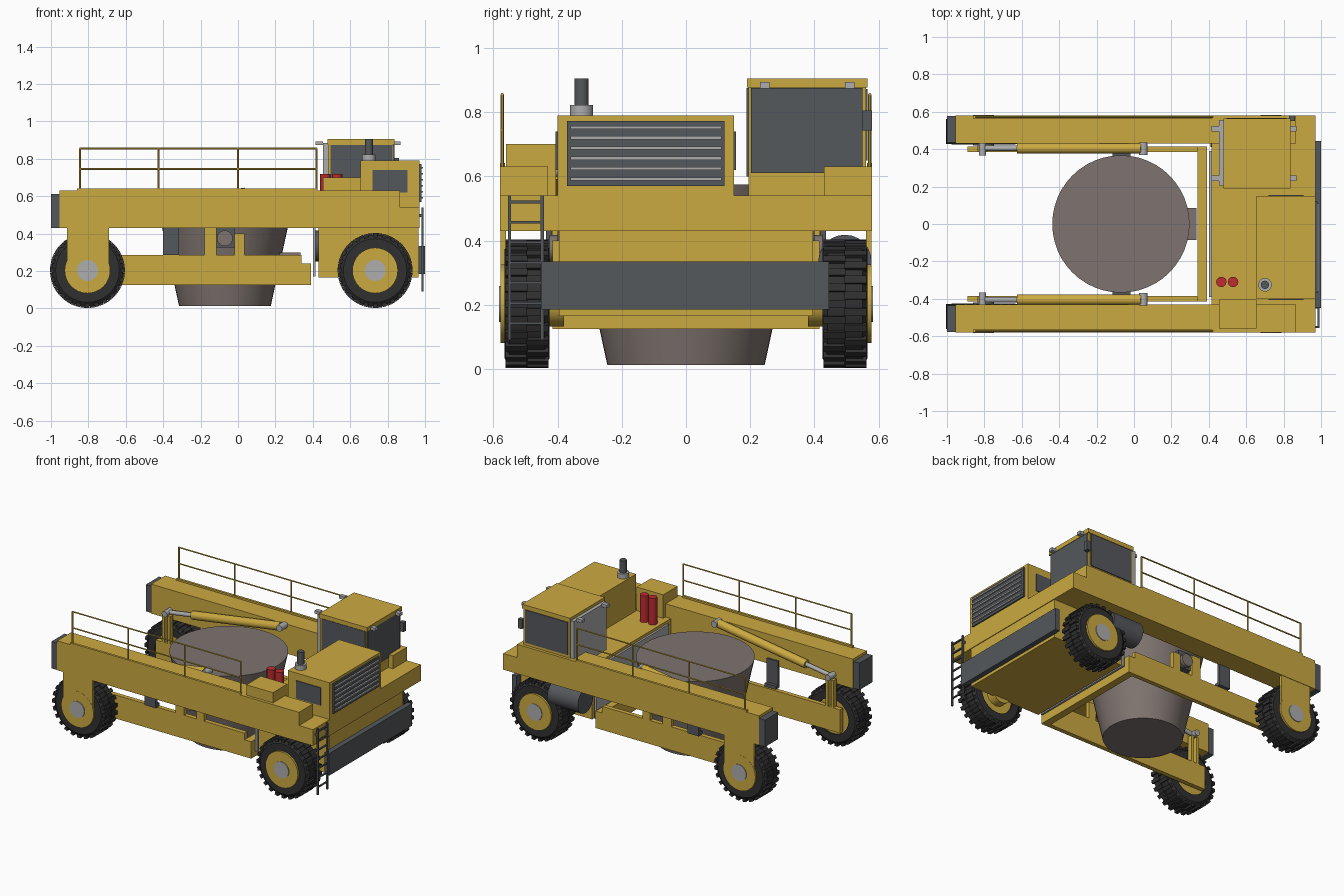
import bpy, bmesh, math
from mathutils import Vector, Matrix

if "Cube" in bpy.data.objects:
    bpy.data.objects.remove(bpy.data.objects["Cube"])


def material(name, rgb):
    m = bpy.data.materials.new(name)
    m.diffuse_color = (*rgb, 1)
    m.use_nodes = True
    m.node_tree.nodes["Principled BSDF"].inputs["Base Color"].default_value = m.diffuse_color
    return m


YELLOW = material("machine yellow", (0.60, 0.40, 0.053))
DARK = material("dark grey", (0.09, 0.098, 0.107))
RUBBER = material("tyre black", (0.03, 0.03, 0.031))
LIGHT = material("light grey", (0.42, 0.42, 0.43))
RED = material("red", (0.50, 0.025, 0.03))
TAUPE = material("pot brown grey", (0.21, 0.175, 0.16))


def finish(name, bm, mat, smooth=False):
    bmesh.ops.recalc_face_normals(bm, faces=bm.faces)
    me = bpy.data.meshes.new(name)
    bm.to_mesh(me)
    bm.free()
    me.materials.append(mat)
    ob = bpy.data.objects.new(name, me)
    bpy.context.collection.objects.link(ob)
    if smooth:
        bpy.ops.object.select_all(action='DESELECT')
        ob.select_set(True)
        bpy.context.view_layer.objects.active = ob
        bpy.ops.object.shade_smooth_by_angle(angle=math.radians(35))
    return ob


def add_box(bm, x0, x1, y0, y1, z0, z1, post=Matrix()):
    m = Matrix.Translation(((x0 + x1) / 2, (y0 + y1) / 2, (z0 + z1) / 2))
    m = post @ m @ Matrix.Diagonal((x1 - x0, abs(y1 - y0), z1 - z0, 1))
    bmesh.ops.create_cube(bm, size=1, matrix=m)


def box(name, x0, x1, y0, y1, z0, z1, mat):
    bm = bmesh.new()
    add_box(bm, x0, x1, y0, y1, z0, z1)
    return finish(name, bm, mat)


def add_rod(bm, a, b, r, r2=None, seg=24):
    a, b = Vector(a), Vector(b)
    d = b - a
    m = Matrix.Translation((a + b) / 2) @ d.to_track_quat('Z', 'Y').to_matrix().to_4x4()
    bmesh.ops.create_cone(bm, cap_ends=True, segments=seg, radius1=r,
                          radius2=r if r2 is None else r2, depth=d.length, matrix=m)


def rod(name, a, b, r, mat, r2=None, seg=24):
    bm = bmesh.new()
    add_rod(bm, a, b, r, r2, seg)
    return finish(name, bm, mat, True)


def prism(name, pts, y0, y1, mat):
    bm = bmesh.new()
    f = bm.faces.new([bm.verts.new((x, y0, z)) for x, z in pts])
    new = bmesh.ops.extrude_face_region(bm, geom=[f])["geom"]
    bmesh.ops.translate(bm, vec=(0, y1 - y0, 0),
                        verts=[v for v in new if isinstance(v, bmesh.types.BMVert)])
    return finish(name, bm, mat)


def wheel(name, x, y, s):
    c = Vector((x, y, 0.203))
    # tyre: revolved section plus two staggered rows of lugs
    bm = bmesh.new()
    prof = [(.12, -.07), (.17, -.07), (.19, -.055), (.19, .055), (.17, .07), (.12, .07)]
    vs = [bm.verts.new((x + r, y + w, c.z)) for r, w in prof]
    es = [bm.edges.new((vs[i], vs[(i + 1) % 6])) for i in range(6)]
    bmesh.ops.spin(bm, geom=vs + es, cent=c, axis=(0, 1, 0), angle=math.tau, steps=40)
    bmesh.ops.remove_doubles(bm, verts=bm.verts, dist=1e-4)
    for i in range(48):
        post = Matrix.Translation(c) @ Matrix.Rotation(i * math.tau / 48, 4, 'Y')
        side = 1 if i % 2 else -1
        add_box(bm, -.012, .012, side * .033 - .034, side * .033 + .034, .18, .2, post)
    finish(name + "_tyre", bm, RUBBER, True)
    rod(name + "_rim", (x, y - s * .06, c.z), (x, y + s * .083, c.z), .122, YELLOW, seg=32)
    rod(name + "_hub", (x, y - s * .075, c.z), (x, y + s * .088, c.z), .056, LIGHT)


for s, side in ((-1, "near"), (1, "far")):
    # long side beam with stepped rear end
    prism(side + "_beam", [(-.955, .43), (.97, .43), (.97, .54), (.865, .54),
                           (.865, .63), (-.955, .63)], s * .43, s * .58, YELLOW)
    box(side + "_beam_end_cap", -1, -.955, s * .437, s * .578, .43, .612, DARK)
    # front leg and wheels
    box(side + "_front_leg", -.915, -.69, s * .56, s * .577, .165, .43, YELLOW)
    wheel(side + "_front_wheel", -.805, s * .495, s)
    wheel(side + "_rear_wheel", .733, s * .495, s)
    rod(side + "_rear_axle", (.733, s * .38, .203), (.733, s * .45, .203), .07, YELLOW)
    # handrail
    bm = bmesh.new()
    for px in (-.845, -.425, 0, .42):
        add_rod(bm, (px, s * .572, .63), (px, s * .572, .855), .005, seg=6)
    for z in (.745, .855):
        add_rod(bm, (-.848, s * .572, z), (.423, s * .572, z), .005, seg=6)
    add_box(bm, -.86, .42, s * .572 - .008, s * .572 + .008, .628, .642)
    finish(side + "_handrail", bm, YELLOW)
    # lifting arm with pot cradle posts
    prism(side + "_lift_arm", [(-.89, .125), (.39, .125), (.39, .24), (.34, .24),
                               (.34, .285), (-.89, .285)], s * .385, s * .415, YELLOW)
    box(side + "_cradle_post_front", -.18, -.115, s * .385, s * .415, .285, .43, YELLOW)
    box(side + "_cradle_post_rear", -.02, .035, s * .385, s * .415, .285, .40, YELLOW)
    box(side + "_trunnion_block", -.115, -.02, s * .33, s * .40, .325, .44, DARK)
    rod(side + "_trunnion", (-.07, s * .3, .375), (-.07, s * .425, .375), .042, TAUPE)
    # hanging hook
    box(side + "_hook", -.40, -.315, s * .418, s * .436, .29, .47, DARK)
    box(side + "_hook_foot", -.40, -.315, s * .395, s * .436, .287, .31, DARK)
    # hydraulic cylinder, rod and mast
    y = s * .405
    tail, head = Vector((.04, y, .618)), Vector((-.81, y, .488))
    neck = tail.lerp(head, .78)
    rod(side + "_lift_cylinder", tail, neck, .028, YELLOW)
    rod(side + "_lift_rod", neck, head, .014, LIGHT)
    rod(side + "_head_pin", (-.81, s * .365, .488), (-.81, s * .43, .488), .02, LIGHT)
    rod(side + "_tail_pin", (.05, s * .37, .62), (.05, s * .435, .62), .022, LIGHT)
    box(side + "_mast_front", -.84, -.822, s * .385, s * .42, .27, .47, YELLOW)
    box(side + "_mast_rear", -.80, -.782, s * .385, s * .42, .27, .47, YELLOW)

box("arm_crossbar", .34, .39, -.39, .39, .125, .24, YELLOW)

# pot
rod("pot", (-.07, 0, .012), (-.07, 0, .575), .245, TAUPE, .367, 48)
box("pot_tilt_lug", .18, .335, -.085, .085, .24, .30, TAUPE)

# rear chassis and deck
box("rear_body", .43, .965, -.395, .395, .165, .43, YELLOW)
box("rear_deck", .415, .97, -.43, .43, .43, .54, YELLOW)
box("deck_front_plate", .402, .415, -.39, .39, .17, .52, LIGHT)
box("bumper", .965, 1.0, -.45, .445, .185, .335, DARK)
rod("fuel_tank", (.41, .495, .335), (.64, .495, .335), .083, DARK)
box("tool_box", .455, .655, -.56, -.405, .54, .70, YELLOW)
for i, x in enumerate((.467, .53)):
    rod("extinguisher_%d" % i, (x, -.31, .54), (x, -.31, .72), .028, RED, seg=12)

# engine hood, grille and exhaust
box("engine_hood", .655, .97, -.40, .15, .54, .79, YELLOW)
box("grille", .97, .98, -.37, .12, .57, .773, DARK)
bm = bmesh.new()
for i in range(6):
    z = .592 + i * .032
    add_box(bm, .98, .99, -.36, .11, z - .005, z + .005)
finish("grille_slats", bm, LIGHT)
box("hood_vent_near", .72, .905, -.406, -.40, .62, .74, DARK)
box("hood_vent_far", .72, .905, .15, .156, .62, .74, DARK)
rod("exhaust_base", (.70, -.325, .79), (.70, -.325, .822), .036, LIGHT)
rod("exhaust_pipe", (.70, -.325, .82), (.70, -.325, .905), .022, DARK)

# cab, windows, lamps and mirror
box("cab", .48, .83, .195, .56, .54, .88, YELLOW)
box("cab_roof", .478, .838, .19, .565, .876, .905, YELLOW)
box("rear_window", .83, .836, .203, .55, .61, .875, DARK)
box("near_window", .495, .825, .189, .195, .60, .875, DARK)
box("far_window", .495, .815, .56, .566, .65, .872, DARK)
box("windscreen", .455, .48, .205, .555, .56, .885, LIGHT)
bm = bmesh.new()
for x in (.435, .85):
    for y in (.245, .51):
        add_box(bm, x - .02, x + .02, y - .015, y + .015, .873, .893)
finish("cab_lamps", bm, LIGHT)
box("mirror", .83, .86, .55, .58, .742, .805, DARK)

# rear ladder
bm = bmesh.new()
for y in (-.55, -.448):
    add_box(bm, .98, .992, y - .005, y + .005, .09, .54)
for i in range(7):
    z = .52 - i * .063
    add_box(bm, .981, .991, -.55, -.448, z - .004, z + .004)
for y in (-.55, -.448):
    add_box(bm, .96, .985, y - .005, y + .005, .49, .505)
finish("ladder", bm, DARK)
